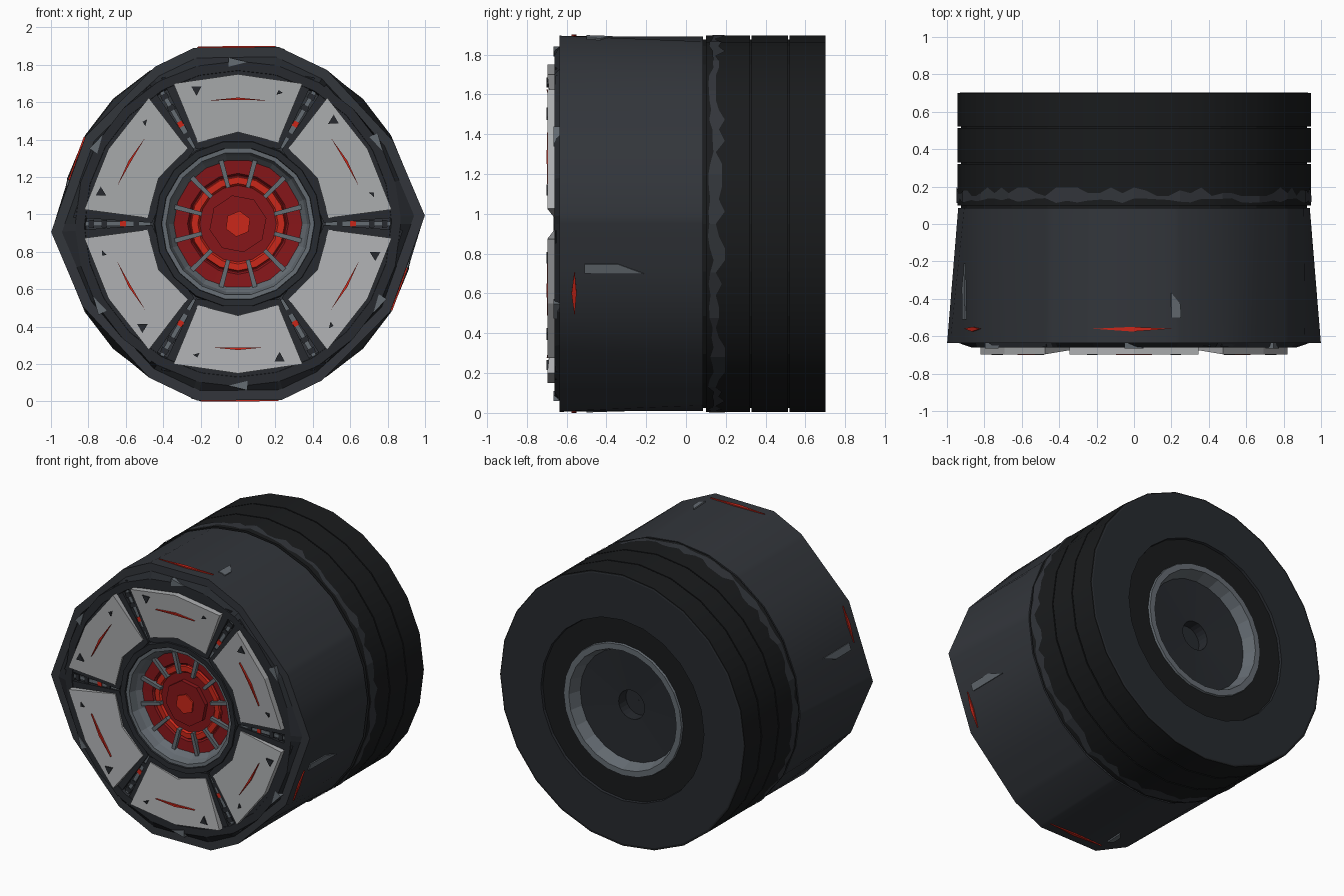
import bpy, bmesh, math, random
from math import sin, cos, pi, radians

if "Cube" in bpy.data.objects:
    bpy.data.objects.remove(bpy.data.objects["Cube"])

random.seed(4)
CZ = 0.95  # height of the barrel axis

def mat(name, r, g, b):
    m = bpy.data.materials.new(name)
    m.diffuse_color = (r, g, b, 1)
    m.use_nodes = True
    m.node_tree.nodes["Principled BSDF"].inputs["Base Color"].default_value = m.diffuse_color
    return m

HULL = mat("hull_dark", .032, .036, .043)
FRAME = mat("frame_dark", .02, .023, .028)
BLACK = mat("tread_black", .010, .011, .012)
STEEL = mat("steel", .13, .15, .17)
WHITE = mat("panel_white", .42, .43, .44)
RED = mat("red_deep", .24, .008, .01)
GLOW = mat("red_bright", .6, .02, .01)

def finish(name, bm, material, smooth=None):
    bmesh.ops.remove_doubles(bm, verts=bm.verts, dist=1e-5)
    bmesh.ops.recalc_face_normals(bm, faces=bm.faces)
    me = bpy.data.meshes.new(name)
    bm.to_mesh(me)
    bm.free()
    me.materials.append(material)
    if smooth:
        me.shade_smooth()
        me.set_sharp_from_angle(angle=radians(smooth))
    ob = bpy.data.objects.new(name, me)
    bpy.context.collection.objects.link(ob)
    return ob

def polar(r, a, y):
    return (r * cos(a), y, CZ + r * sin(a))

def skin(name, rings, material, closed=False, smooth=None):
    """Join a list of equal-length point rings."""
    bm = bmesh.new()
    vs = [[bm.verts.new(p) for p in ring] for ring in rings]
    n = len(vs[0])
    pairs = list(zip(vs, vs[1:])) + ([(vs[-1], vs[0])] if closed else [])
    for A, B in pairs:
        for i in range(n):
            j = (i + 1) % n
            bm.faces.new((A[i], A[j], B[j], B[i]))
    return finish(name, bm, material, smooth)

def lathe(name, profile, material, n=24, closed=False, smooth=None):
    return skin(name, [[polar(r, 2 * pi * i / n, y) for i in range(n)] for r, y in profile],
                material, closed, smooth)

def plate(name, pts, y_back, y_front, material, turn=0):
    """Flat outline (x, z about the axis) extruded along y; y_front may be a function of z."""
    f = y_front if callable(y_front) else (lambda z: y_front)
    c, s = cos(turn), sin(turn)
    place = lambda x, z, y: (x * c - z * s, y, CZ + x * s + z * c)
    bm = bmesh.new()
    A = [bm.verts.new(place(x, z, y_back)) for x, z in pts]
    B = [bm.verts.new(place(x, z, f(z))) for x, z in pts]
    bm.faces.new(A)
    bm.faces.new(B)
    for i in range(len(pts)):
        j = (i + 1) % len(pts)
        bm.faces.new((A[i], A[j], B[j], B[i]))
    return finish(name, bm, material)

# Front hull: irregular front polygon lofted to a round rear edge
half = [(2.5, 1.0), (28, .94), (60, .95), (77, .97), (104, .97), (118, .95), (150, .94)]
rim = half + [(a + 180, r) for a, r in half]

def rim_radius(a):
    d = (math.degrees(a) - 2.5) % 360 + 2.5
    ext = rim + [(362.5, 1.0)]
    for (a0, r0), (a1, r1) in zip(ext, ext[1:]):
        if a0 <= d <= a1 + 1e-6:
            p, q, t = radians(a0), radians(a1), radians(d)
            return r0 * r1 * sin(q - p) / (r0 * sin(t - p) + r1 * sin(q - t))
    return .95

def hull_point(a, y, off=0):
    t = (y + .635) / .72
    return polar(rim_radius(a) * (1 - t) + .94 * t + off, a, y)

angles = sorted(set([radians(a) for a, r in rim] + [radians(15 * i) for i in range(24)]))
skin("hull_shell",
     [[polar(.86, a, .085) for a in angles],
      [hull_point(a, .085) for a in angles],
      [hull_point(a, -.635) for a in angles],
      [polar(.44, a, -.638) for a in angles]], HULL, smooth=30)
skin("face_rim",
     [[polar(rim_radius(a) * .945, a, -.634) for a in angles],
      [polar(.87, a, -.66) for a in angles],
      [polar(.82, a, -.66) for a in angles],
      [polar(.81, a, -.63) for a in angles]], FRAME)

# Surface strips on the hull: red slits and steel flashes
def hull_patch(name, outline, material):
    bm = bmesh.new()
    bm.faces.new([bm.verts.new(hull_point(radians(a), y, .004)) for a, y in outline])
    ob = finish(name, bm, material)
    mod = ob.modifiers.new("thickness", "SOLIDIFY")
    mod.thickness = .008
    mod.offset = 0

for a in (90.5, 158, 270.5, 338):
    w = 12.5 if a in (90.5, 270.5) else 7.5
    hull_patch("hull_slit", [(a - w, -.56), (a, -.575), (a + w, -.56), (a, -.55)], GLOW)
for a in (-15.5, 164.5):
    hull_patch("hull_flash", [(a, -.51), (a + 3, -.51), (a + 3, -.34), (a, -.21)], STEEL)
for a in (75, 255):
    hull_patch("hull_flash", [(a, -.5), (a + 3, -.5), (a + 3, -.37), (a, -.43)], STEEL)

# Six front panels with frames, dividers and small inlays
panel = [(-.345, .75), (0, .80), (.345, .75), (.215, .435), (0, .49), (-.215, .435)]
frame = [(-.41, .78), (0, .86), (.41, .78), (.225, .40), (0, .43), (-.225, .40)]
slope = lambda z: -.66 - .037 * min(1, max(0, (z - .42) / .25))
for k in range(6):
    t = k * pi / 3
    plate("panel_frame", frame, -.62, -.656, FRAME, t)
    plate("front_panel", panel, -.64, slope, WHITE, t)
    face = lambda z: slope(z) - .003
    plate("panel_slit", [(-.15, .66), (0, .675), (.15, .66), (0, .662)], -.66, face, GLOW, t)
    plate("panel_notch", [(-.25, .735), (-.195, .735), (-.222, .685)], -.66, face, FRAME, t)
    plate("panel_notch", [(.205, .69), (.24, .7), (.218, .715)], -.66, face, FRAME, t)
    plate("rim_tab", [(-.05, .84), (-.05, .89), (.05, .865)], -.635, -.665, STEEL, t)
    # divider groove between neighbouring panels
    u = t + pi / 6
    plate("divider_rod", [(-.012, .47), (.012, .47), (.012, .84), (-.012, .84)], -.63, -.645, STEEL, u)
    plate("divider_lamp", [(-.015, .60), (.015, .60), (.015, .63), (-.015, .63)], -.63, -.65, GLOW, u)
    for z in (.53, .70, .77):
        plate("divider_clip", [(-.022, z), (.022, z), (.018, z + .03), (-.018, z + .03)], -.63, -.652, FRAME, u)

# Central lamp: stepped collar, recessed red lens, spokes and hub
lathe("collar_outer", [(.455, -.62), (.445, -.665), (.41, -.662), (.40, -.62)], FRAME, 18)
lathe("collar_mid", [(.41, -.60), (.41, -.652), (.385, -.65), (.37, -.60), (.34, -.56)], STEEL, 18)
lathe("lens_wall", [(.46, -.63), (.42, -.62), (.40, -.6)], RED, 18)
lathe("lens", [(.36, -.565), (.27, -.56), (.26, -.545), (.21, -.55), (.001, -.55)], RED, 16)
lathe("lens_glow_ring", [(.255, -.55), (.25, -.562), (.215, -.562), (.205, -.55)], GLOW, 16)
plate("hub", [(.155 * cos(i * pi / 4 + .2), .155 * sin(i * pi / 4 + .2)) for i in range(8)], -.54, -.58, RED)
plate("hub_core", [(.07 * cos(i * pi / 3 + .4), .07 * sin(i * pi / 3 + .4)) for i in range(6)], -.57, -.59, GLOW)
for k in range(12):
    plate("lens_spoke", [(-.011, .20), (.011, .20), (.013, .35), (-.013, .35)], -.55, -.585, STEEL,
          (k + .5) * pi / 6)

# Rear drum: core and three tread bands
lathe("drum_core", [(.86, .06), (.925, .07), (.925, .69)], BLACK, 24)
for y0, y1 in ((.10, .322), (.33, .512), (.52, .70)):
    lathe("tread_band", [(.90, y0), (.945, y0), (.945, y1), (.90, y1)], BLACK, 24, closed=True, smooth=30)

# Ragged ring on the front tread band
n = 96
chord = lambda i: .948 * cos(pi / 24) / cos((2 * pi * i / n) % (pi / 12) - pi / 24)
front = [polar(chord(i), 2 * pi * i / n, .11 + random.uniform(0, .03)) for i in range(n)]
rear = [polar(chord(i), 2 * pi * i / n, .15 + random.choice((0, .015, .03, .045))) for i in range(n)]
skin("ragged_ring", [front, rear], HULL)

# Rear face: end ring, dark step, steel ring, dished centre and socket
lathe("rear_plate", [(.94, .699), (.93, .702), (.63, .702), (.625, .68)], FRAME, 24)
lathe("rear_step", [(.64, .685), (.45, .685)], BLACK, 24)
lathe("rear_ring", [(.46, .68), (.455, .70), (.415, .70), (.385, .61)], STEEL, 24)
lathe("rear_dish", [(.40, .615), (.10, .60), (.10, .52), (.001, .52)], FRAME, 24)
